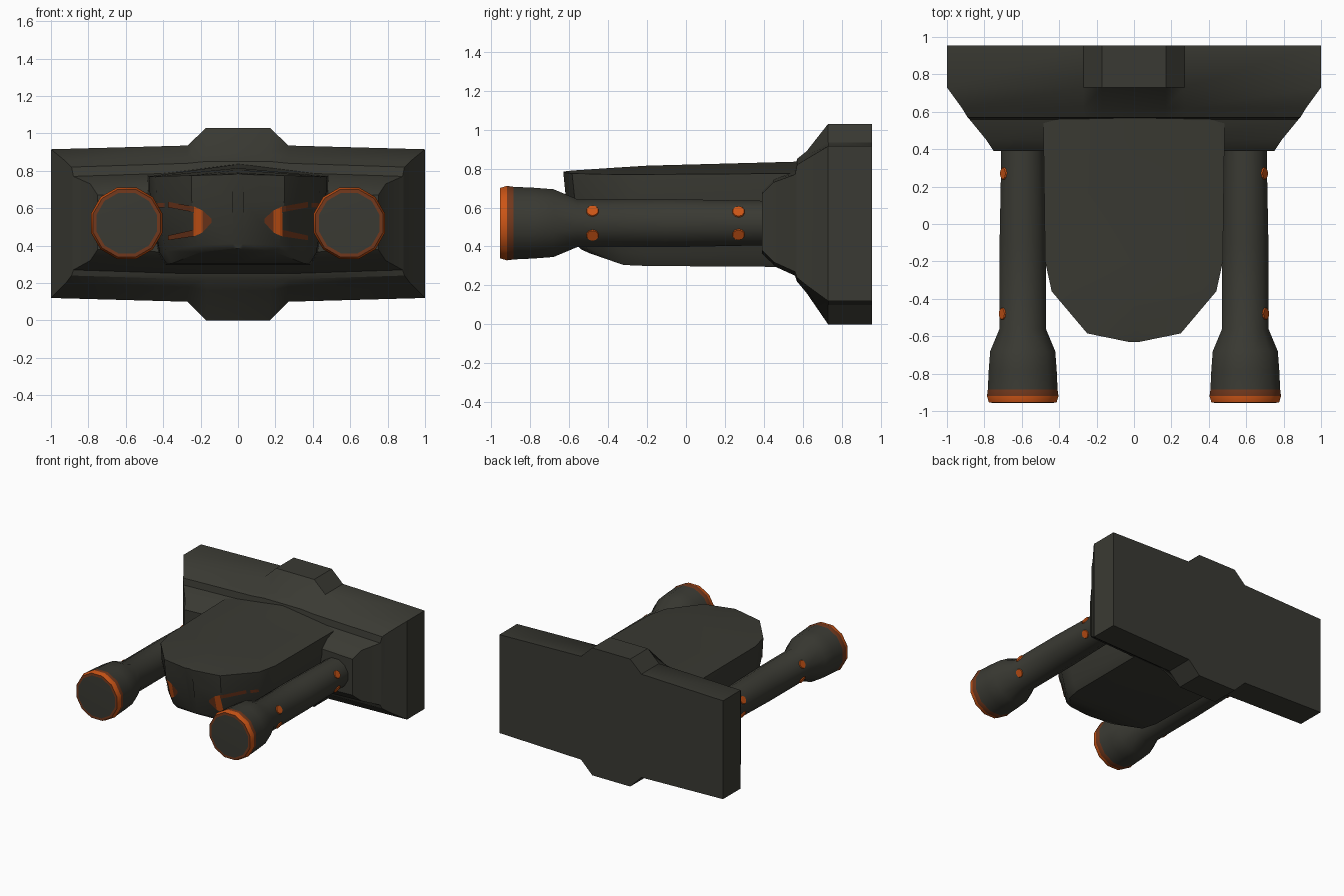
import bpy, bmesh, math
from mathutils import Vector, Matrix
from mathutils.bvhtree import BVHTree

if "Cube" in bpy.data.objects:
    bpy.data.objects.remove(bpy.data.objects["Cube"])


def material(name, rgb):
    m = bpy.data.materials.new(name)
    m.diffuse_color = (*rgb, 1)
    m.use_nodes = True
    m.node_tree.nodes["Principled BSDF"].inputs["Base Color"].default_value = m.diffuse_color
    return m


DARK = material("dark olive hull", (0.042, 0.042, 0.033))
ORANGE = material("bright orange", (0.60, 0.09, 0.008))
BROWN = material("burnt orange", (0.17, 0.04, 0.012))


def finish(name, bm, mats, mirror=False, smooth=True, fix=True):
    if fix:
        bmesh.ops.recalc_face_normals(bm, faces=bm.faces)
    me = bpy.data.meshes.new(name)
    bm.to_mesh(me)
    bm.free()
    ob = bpy.data.objects.new(name, me)
    bpy.context.collection.objects.link(ob)
    for m in mats:
        me.materials.append(m)
    if mirror:
        ob.modifiers.new("mirror", 'MIRROR').use_mirror_merge = False
    if smooth:
        bpy.ops.object.select_all(action='DESELECT')
        ob.select_set(True)
        bpy.context.view_layer.objects.active = ob
        bpy.ops.object.shade_smooth_by_angle(angle=math.radians(32))
    return ob


def loft(bm, rings):
    """Skin closed rings of equal point count and cap both ends."""
    vs = [[bm.verts.new(p) for p in r] for r in rings]
    n = len(vs[0])
    for a, b in zip(vs, vs[1:]):
        for i in range(n):
            j = (i + 1) % n
            bm.faces.new((a[i], a[j], b[j], b[i]))
    bm.faces.new(vs[0])
    bm.faces.new(vs[-1])


# Rear plate: wide wings with a trapezoid hump above and below the middle
def plate_ring(y, w, z0, z1, h0, h1, hump):
    half = [(w, z0), (w, z1), (hump + 0.1, z1 + 0.02), (hump, h1)]
    low = [(hump, h0), (hump + 0.1, z0 - 0.02)]
    right = low + half
    left = [(-x, z) for x, z in reversed(right)]
    return [(x, y, z) for x, z in right + left]


bm = bmesh.new()
loft(bm, [plate_ring(*s) for s in (
    (0.955, 1.0, 0.12, 0.915, 0.0, 1.03, 0.17),
    (0.73, 1.0, 0.12, 0.915, 0.0, 1.03, 0.17),
    (0.62, 0.92, 0.20, 0.85, 0.16, 0.89, 0.17),
    (0.57, 0.89, 0.24, 0.82, 0.22, 0.85, 0.17),
    (0.56, 0.88, 0.27, 0.77, 0.25, 0.79, 0.17),
    (0.45, 0.79, 0.32, 0.73, 0.30, 0.75, 0.17),
    (0.39, 0.75, 0.38, 0.67, 0.36, 0.69, 0.17))])
finish("rear_plate", bm, [DARK])


# Central body: ridged top, upright upper sides, tucked-in belly
def body_ring(y, w, ridge, edge, low, belly, tuck):
    right = [(w, y, edge), (w * 0.99, y + tuck * 0.2, 0.64),
             (w * 0.88, y + tuck, low), (w * 0.8, y + tuck * 1.3, belly)]
    left = [(-x, yy, z) for x, yy, z in reversed(right)]
    return ([(0, y, ridge)] + right + [(0, y + tuck * 1.3, belly)] + left)


bm = bmesh.new()
loft(bm, [body_ring(*s) for s in (
    (-0.63, 0.03, 0.785, 0.78, 0.41, 0.385, 0.07),
    (-0.585, 0.25, 0.79, 0.775, 0.40, 0.365, 0.07),
    (-0.36, 0.44, 0.805, 0.77, 0.37, 0.305, 0.03),
    (-0.20, 0.475, 0.815, 0.77, 0.36, 0.30, 0.0),
    (0.55, 0.485, 0.835, 0.775, 0.36, 0.295, 0.0),
    (0.60, 0.25, 0.838, 0.81, 0.36, 0.295, 0.0))])
bmesh.ops.recalc_face_normals(bm, faces=bm.faces)
tree = BVHTree.FromBMesh(bm)
finish("central_body", bm, [DARK])


# Glowing eye outlines: thin wedge-shaped strips laid on the body front
def on_body(x, z):
    hit, nrm, _, _ = tree.ray_cast(Vector((x, -2, z)), Vector((0, 1, 0)))
    return hit + nrm * 0.005


def strip(bm, x0, x1, lower, upper, mat, steps=8):
    cols = []
    for i in range(steps + 1):
        t = i / steps
        x = x0 + (x1 - x0) * t
        za = lower[0] + (lower[1] - lower[0]) * t
        zb = upper[0] + (upper[1] - upper[0]) * t
        cols.append([bm.verts.new(on_body(x, z)) for z in (za, zb)])
    for a, b in zip(cols, cols[1:]):
        f = bm.faces.new((a[0], b[0], b[1], a[1]))
        f.material_index = mat


bm = bmesh.new()
strip(bm, 0.14, 0.19, (0.525, 0.47), (0.545, 0.59), 1)
strip(bm, 0.19, 0.235, (0.47, 0.45), (0.59, 0.61), 0, 4)
strip(bm, 0.235, 0.37, (0.58, 0.605), (0.61, 0.635), 1)
strip(bm, 0.235, 0.37, (0.45, 0.43), (0.485, 0.455), 1)
strip(bm, 0.39, 0.43, (0.605, 0.605), (0.63, 0.63), 1, 3)
finish("eye_outline", bm, [ORANGE, BROWN], mirror=True, smooth=False, fix=False)

# Arms: twelve-sided barrels with a flared muzzle and orange rim
AX, AZ, SIDES = 0.595, 0.52, 12


def arm_ring(y, r):
    return [(AX + r * math.cos(a), y, AZ + r * math.sin(a))
            for a in (math.radians(15 + 360 * k / SIDES) for k in range(SIDES))]


bm = bmesh.new()
loft(bm, [arm_ring(*s) for s in (
    (0.45, 0.118), (0.30, 0.120), (-0.10, 0.128), (-0.56, 0.128),
    (-0.68, 0.18), (-0.78, 0.188), (-0.885, 0.193), (-0.92, 0.198),
    (-0.955, 0.187), (-0.956, 0.168))])
for f in bm.faces:
    c = f.calc_center_median()
    if len(f.verts) == 4 and c.y < -0.89:
        f.material_index = 1 if -0.95 < c.y < -0.93 else 2
finish("arm", bm, [DARK, ORANGE, BROWN], mirror=True)

# Orange studs in pairs on the outer side of each arm
bm = bmesh.new()
for y, r in ((0.27, 0.121), (-0.48, 0.128)):
    for ang in (-30, 30):
        d = Vector((math.cos(math.radians(ang)), 0, math.sin(math.radians(ang))))
        pos = Vector((AX, y, AZ)) + d * (r * math.cos(math.pi / SIDES) + 0.002)
        rot = d.to_track_quat('Z', 'Y').to_matrix().to_4x4()
        bmesh.ops.create_cone(bm, cap_ends=True, segments=10, radius1=0.034,
                              radius2=0.030, depth=0.009,
                              matrix=Matrix.Translation(pos) @ rot)
finish("arm_stud", bm, [ORANGE], mirror=True, smooth=False)
